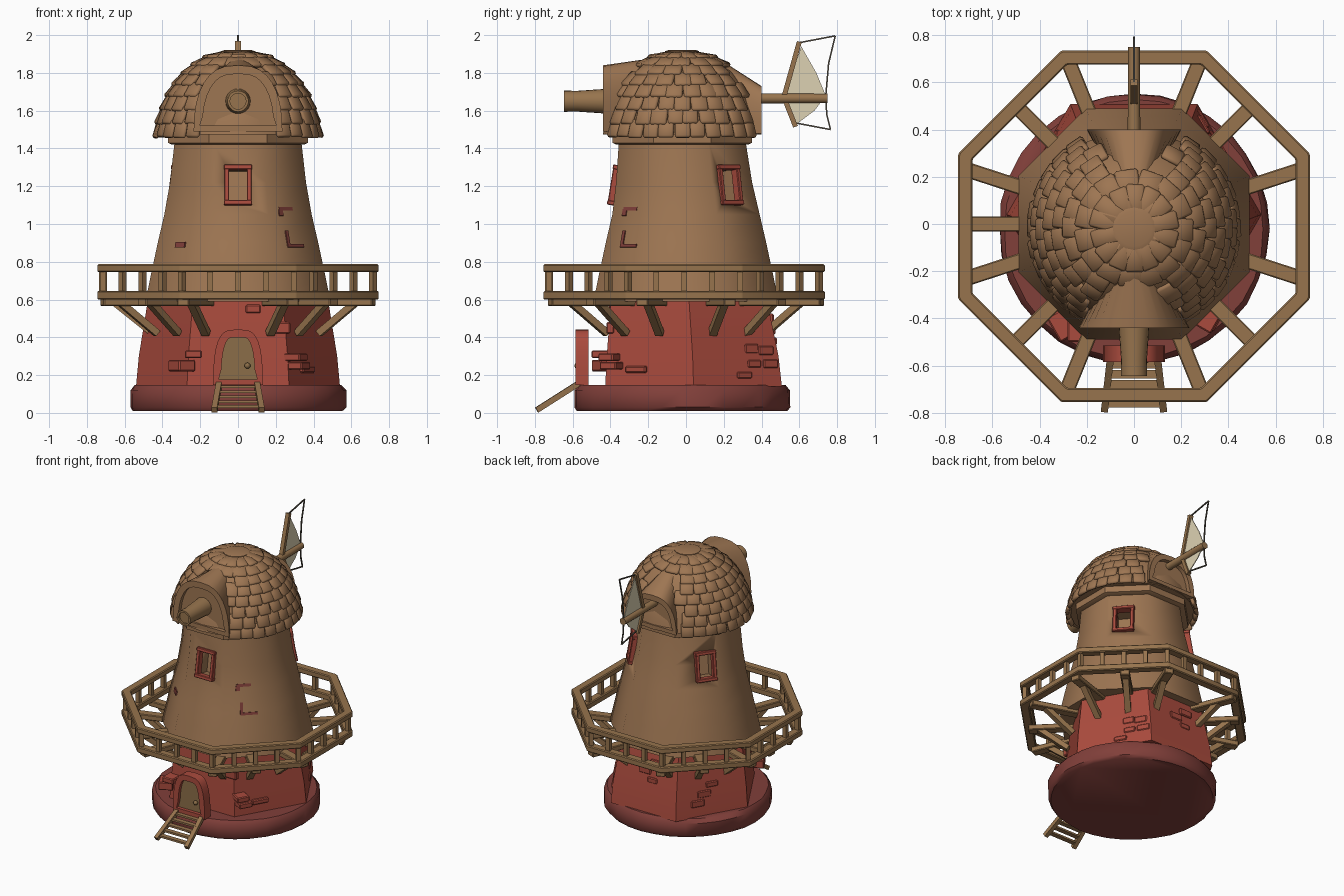
import bpy, bmesh, math, random
from math import sin, cos, pi, radians, atan2
from mathutils import Matrix, Vector

random.seed(4)
if "Cube" in bpy.data.objects:
    bpy.data.objects.remove(bpy.data.objects["Cube"])


def material(name, rgb):
    m = bpy.data.materials.new(name)
    m.use_nodes = True
    m.diffuse_color = (*rgb, 1)
    m.node_tree.nodes["Principled BSDF"].inputs["Base Color"].default_value = (*rgb, 1)
    return m


PLASTER = material("brown plaster", (0.34, 0.18, 0.085))
WOOD = material("timber", (0.31, 0.175, 0.075))
RED = material("red brick", (0.40, 0.07, 0.047))
DARK_RED = material("dark red stone", (0.22, 0.05, 0.042))
DOOR = material("door wood", (0.26, 0.155, 0.065))
CREAM = material("sail cloth", (0.72, 0.64, 0.45))
WIRE = material("dark cord", (0.10, 0.085, 0.065))


def finish(bm, name, *mats, angle=35):
    bmesh.ops.recalc_face_normals(bm, faces=bm.faces)
    me = bpy.data.meshes.new(name)
    bm.to_mesh(me)
    bm.free()
    ob = bpy.data.objects.new(name, me)
    bpy.context.collection.objects.link(ob)
    for m in mats:
        me.materials.append(m)
    bpy.ops.object.select_all(action='DESELECT')
    ob.select_set(True)
    bpy.context.view_layer.objects.active = ob
    bpy.ops.object.shade_smooth_by_angle(angle=radians(angle))
    return ob


def box(bm, size, matrix):
    bmesh.ops.create_cube(bm, size=1, matrix=matrix @ Matrix.Diagonal((*size, 1)))


def bar(bm, a, b, w, h):
    a, b = Vector(a), Vector(b)
    rot = (b - a).to_track_quat('Y', 'Z').to_matrix().to_4x4()
    box(bm, (w, (b - a).length, h), Matrix.Translation((a + b) / 2) @ rot)


def bevel(bm, offset):
    bmesh.ops.bevel(bm, geom=bm.edges[:], offset=offset, segments=1, affect='EDGES')


def place(angle, r, z, tilt=0.0, cy=0.0):
    """Frame on a round wall: local y points outward, z up the slope."""
    return (Matrix.Translation((r * cos(angle), cy + r * sin(angle), z))
            @ Matrix.Rotation(angle - pi / 2, 4, 'Z') @ Matrix.Rotation(tilt, 4, 'X'))


def polar(angle, r, z):
    return (r * cos(angle), r * sin(angle), z)


def poly_r(apothem, n, a):
    step = 2 * pi / n
    return apothem / cos((a + step / 2) % step - step / 2)


def lathe(profile, n, start=0.0, closed=False, jitter=0.0):
    """Profile points are (radius, z, optional y offset)."""
    bm = bmesh.new()
    rings = []
    for p in profile:
        cy = p[2] if len(p) > 2 else 0
        ring = []
        for i in range(n):
            x, y, z = polar(start + 2 * pi * i / n, p[0] + random.uniform(-jitter, jitter), p[1])
            ring.append(bm.verts.new((x, y + cy, z)))
        rings.append(ring)
    pairs = list(zip(rings, rings[1:])) + ([(rings[-1], rings[0])] if closed else [])
    for a, b in pairs:
        for i in range(n):
            j = (i + 1) % n
            bm.faces.new((a[i], a[j], b[j], b[i]))
    if not closed:
        bm.faces.new(rings[0])
        bm.faces.new(rings[-1])
    return bm


def arch_loft(name, front, back, power, rim, depth, mats):
    """Arched block between two sections (y, half width, base, height) with a sunk face."""
    bm = bmesh.new()
    ends = []
    for y, w, z0, h in (front, back):
        pts = []
        for i in range(17):
            t = pi * i / 16
            c = cos(t)
            pts.append(bm.verts.new((math.copysign(abs(c) ** power, c) * w, y,
                                     z0 + h * abs(sin(t)) ** (0.5 + power / 2))))
        ends.append(pts)
    for i in range(17):
        j = (i + 1) % 17
        bm.faces.new((ends[0][i], ends[0][j], ends[1][j], ends[1][i]))
    face = bm.faces.new(ends[0])
    bm.faces.new(ends[1])
    bmesh.ops.recalc_face_normals(bm, faces=bm.faces)
    bmesh.ops.inset_individual(bm, faces=[face], thickness=rim)
    sunk = bmesh.ops.extrude_discrete_faces(bm, faces=[face])["faces"][0]
    push = math.copysign(depth, back[0] - front[0])
    bmesh.ops.translate(bm, verts=sunk.verts, vec=(0, push, 0))
    sunk.material_index = len(mats) - 1
    return finish(bm, name, *mats, angle=40)


C8 = cos(pi / 8)

# Foundation, red six-sided base
bm = lathe([(0.555, 0.01, -0.02), (0.572, 0.03, -0.02), (0.572, 0.12, -0.02), (0.55, 0.147, -0.02)],
           32, jitter=0.004)
finish(bm, "foundation", DARK_RED, angle=45)
finish(lathe([(0.54, 0.14, 0.04), (0.525, 0.3, 0.035), (0.475, 0.61, 0.015)], 6),
       "lower_wall", RED)

# Loose bricks on the base: angle, height, width, tallness
bm = bmesh.new()
for deg, z, w, h in ((-118, .31, .09, .04), (-122, .25, .12, .06), (-56, .295, .09, .04),
                     (-54, .25, .1, .04), (-41, .23, .08, .035), (-79, .55, .08, .045),
                     (-62, .45, .1, .06), (-38, .23, .12, .035), (44, .34, .08, .05),
                     (54, .33, .09, .05), (45, .26, .08, .04), (56, .26, .09, .045),
                     (37, .2, .09, .035), (100, .5, .1, .05), (88, .44, .1, .05),
                     (97, .38, .08, .04), (142, .3, .1, .05), (136, .24, .1, .05),
                     (150, .36, .09, .04)):
    a = radians(deg)
    normal = radians(round((deg - 30) / 60) * 60 + 30)
    r = poly_r(0.485 - 0.13 * z, 6, a - pi / 6)
    x, y, _ = polar(a, r, z)
    out = 0.03 if deg < -45 and z < 0.35 else 0.0
    m = Matrix.Translation((x, y + 0.025, z)) @ Matrix.Rotation(normal - pi / 2, 4, 'Z')
    box(bm, (w, 0.04 + 2 * out, h), m @ Matrix.Translation((0, out, 0)))
bevel(bm, 0.006)
finish(bm, "wall_bricks", RED)

# Eight-sided tower with sunk windows
profile = [(.49, .59, 0), (.455, .76, 0), (.425, .9, 0), (.39, 1.05, 0), (.36, 1.22, -.01), (.335, 1.44, -.02)]
tower = finish(lathe([(r / C8, z, y) for r, z, y in profile], 8, pi / 8), "tower", PLASTER, angle=55)
bm, frames = bmesh.new(), bmesh.new()
for deg in (-90, 40, 145):
    a = radians(deg)
    m = place(a, poly_r(0.365, 8, a), 1.205, 0.16, -0.01)
    box(bm, (0.11, 0.2, 0.18), m)
    for s in (-1, 1):
        box(frames, (0.025, 0.05, 0.21), m @ Matrix.Translation((s * 0.06, 0, 0)))
        box(frames, (0.15, 0.055, 0.025), m @ Matrix.Translation((0, 0, s * 0.095)))
bevel(frames, 0.004)
finish(frames, "window_frames", RED)
cutter = finish(bm, "window_cutter", PLASTER)
cutter.hide_render = True
mod = tower.modifiers.new("windows", 'BOOLEAN')
mod.object, mod.operation, mod.solver = cutter, 'DIFFERENCE', 'EXACT'
bpy.context.view_layer.objects.active = tower
bpy.ops.object.modifier_apply(modifier="windows")
bpy.data.objects.remove(cutter)

# Exposed brick edges on the tower
bm = bmesh.new()
corner = -pi / 4
for dx, z, w, h in ((-.03, 1.08, .1, .02), (-.07, 1.06, .03, .035), (-.05, .92, .02, .09),
                    (0, .885, .12, .018)):
    r = 0.39 + (1.05 - z) * 0.235
    box(bm, (w, 0.012, h), place(corner, r, z, 0.22) @ Matrix.Translation((-dx, 0, 0)))
box(bm, (0.07, 0.012, 0.03), place(radians(-135), 0.43, 0.89, 0.22))
finish(bm, "tower_bricks", DARK_RED)

# Collar, roof core and roof cap
finish(lathe([(r / C8, z, -0.02) for r, z in ((.35, 1.42), (.37, 1.43), (.37, 1.5))], 8, pi / 8),
       "collar", PLASTER)
rows = [(.435, 1.47), (.422, 1.54), (.4, 1.61), (.37, 1.68), (.333, 1.74), (.288, 1.795),
        (.235, 1.84), (.17, 1.878), (.08, 1.905)]
finish(lathe([(r - 0.015, z + 0.005, -0.02) for r, z in rows], 24), "roof_core", PLASTER)
finish(lathe([(.09, 1.895, -.02), (.09, 1.915, -.02), (.075, 1.92, -.02)], 16), "roof_cap", PLASTER)

# Overlapping roof shingles, left out where the dormers sit
bm = bmesh.new()
for k, ((r0, z0), (r1, z1)) in enumerate(zip(rows, rows[1:])):
    r, z = (r0 + r1) / 2, (z0 + z1) / 2
    length = math.hypot(r1 - r0, z1 - z0) + 0.025
    n = max(14, round(2 * pi * r / 0.085))
    for i in range(n):
        a = 2 * pi * (i + 0.5 * (k % 2) + random.uniform(-.1, .1)) / n
        x, y = r * cos(a), r * sin(a)
        if r > 0.21 and abs(x) < 0.1 + (abs(y) - 0.2) * 0.55:
            continue
        tilt = atan2(r0 - r1, z1 - z0) + 0.12 + random.uniform(-.05, .05)
        w = 2 * pi * (r0 + 0.01) / n * random.uniform(0.92, 1.02)
        box(bm, (w, 0.026, length * random.uniform(0.95, 1.1)), place(a, r, z, tilt, -0.02))
bevel(bm, 0.009)
finish(bm, "roof_shingles", PLASTER, angle=50)

# Dormers at both ends of the roof
arch_loft("front_dormer", (-.44, .235, 1.49, .35), (-.16, .08, 1.49, .39), 0.75, .045, .03, [PLASTER])
arch_loft("back_dormer", (.40, .2, 1.48, .25), (.15, .07, 1.48, .41), 0.75, .04, .03, [PLASTER])

# Shafts through the dormers
hub = lathe([(.067, 0), (.066, .04), (.055, .2), (.056, .27), (.042, .27), (.042, .255)], 20)
bmesh.ops.transform(hub, verts=hub.verts, matrix=Matrix.Translation((0, -.375, 1.65)) @ Matrix.Rotation(pi / 2, 4, 'X'))
finish(hub, "front_shaft", WOOD)
rod = lathe([(.027, 0), (.025, .4)], 12)
bmesh.ops.transform(rod, verts=rod.verts, matrix=Matrix.Translation((0, .35, 1.665)) @ Matrix.Rotation(-pi / 2, 4, 'X'))
finish(rod, "back_shaft", WOOD)

# Sail: slats, cloth and cord
bm = bmesh.new()
bar(bm, (0, .515, 1.66), (0, .6, 1.965), .03, .026)
bar(bm, (0, .515, 1.68), (0, .58, 1.515), .03, .026)
finish(bm, "sail_slats", WOOD)
bm = bmesh.new()
cloth = bm.faces.new([bm.verts.new((-.003, y, z)) for y, z in
                      ((.61, 1.94), (.69, 1.8), (.74, 1.68), (.68, 1.6), (.58, 1.525), (.52, 1.67))])
moved = bmesh.ops.extrude_face_region(bm, geom=[cloth])["geom"]
bmesh.ops.translate(bm, verts=[v for v in moved if isinstance(v, bmesh.types.BMVert)], vec=(.006, 0, 0))
finish(bm, "sail_cloth", CREAM)
bm = bmesh.new()
cord = [(.6, 1.96), (.79, 1.996), (.755, 1.85), (.74, 1.68), (.745, 1.58), (.765, 1.5), (.58, 1.535)]
for p, q in zip(cord, cord[1:]):
    bar(bm, (0, *p), (0, *q), .008, .008)
finish(bm, "sail_cord", WIRE)

# Balcony rings
for name, z0, z1 in (("balcony_floor_ring", .6, .645), ("balcony_handrail", .745, .787)):
    ring = [(r / C8, z, -0.01) for r, z in ((.685, z0), (.745, z0), (.745, z1), (.685, z1))]
    bm = lathe(ring, 8, pi / 8, closed=True)
    bevel(bm, 0.006)
    finish(bm, name, WOOD)

# Balusters
bm = bmesh.new()
for side in range(8):
    m = place(side * pi / 4, 0.715, 0.695, 0, -0.01)
    for i in range(4):
        box(bm, (0.03, 0.03, 0.12), m @ Matrix.Translation(((i - 2) * 0.148, 0, 0)))
finish(bm, "balusters", WOOD)

# Balcony beams with slanted struts
beams, struts = bmesh.new(), bmesh.new()
angles = [180] + [f(d) for d in (18, 45, 68) for f in
                  (lambda a: a, lambda a: 180 - a, lambda a: 180 + a, lambda a: -a)]
for deg in angles:
    a = radians(deg)
    bar(beams, polar(a, .4, .585), polar(a, poly_r(.72, 8, a), .585), .065, .04)
    bar(struts, polar(a, .45, .42), polar(a, .65, .58), .042, .036)
bevel(beams, 0.005)
finish(beams, "balcony_beams", WOOD)
finish(struts, "balcony_struts", WOOD)

# Door in its arch, with knob
arch_loft("door_arch", (-.585, .132, .147, .295), (-.515, .132, .147, .295), 0.55, .042, .025, [RED, DOOR])
bm = bmesh.new()
bmesh.ops.create_uvsphere(bm, u_segments=12, v_segments=8, radius=.016,
                          matrix=Matrix.Translation((.05, -.575, .25)))
finish(bm, "door_knob", DOOR)

# Entrance steps
bm = bmesh.new()
for s in (-1, 1):
    bar(bm, (s * .125, -.79, .015), (s * .1, -.57, .155), .03, .03)
for i in range(5):
    t = (i + 0.7) / 5.3
    box(bm, (.22, .035, .014), Matrix.Translation((0, -.79 + .22 * t, .015 + .14 * t)))
finish(bm, "entrance_steps", WOOD)
